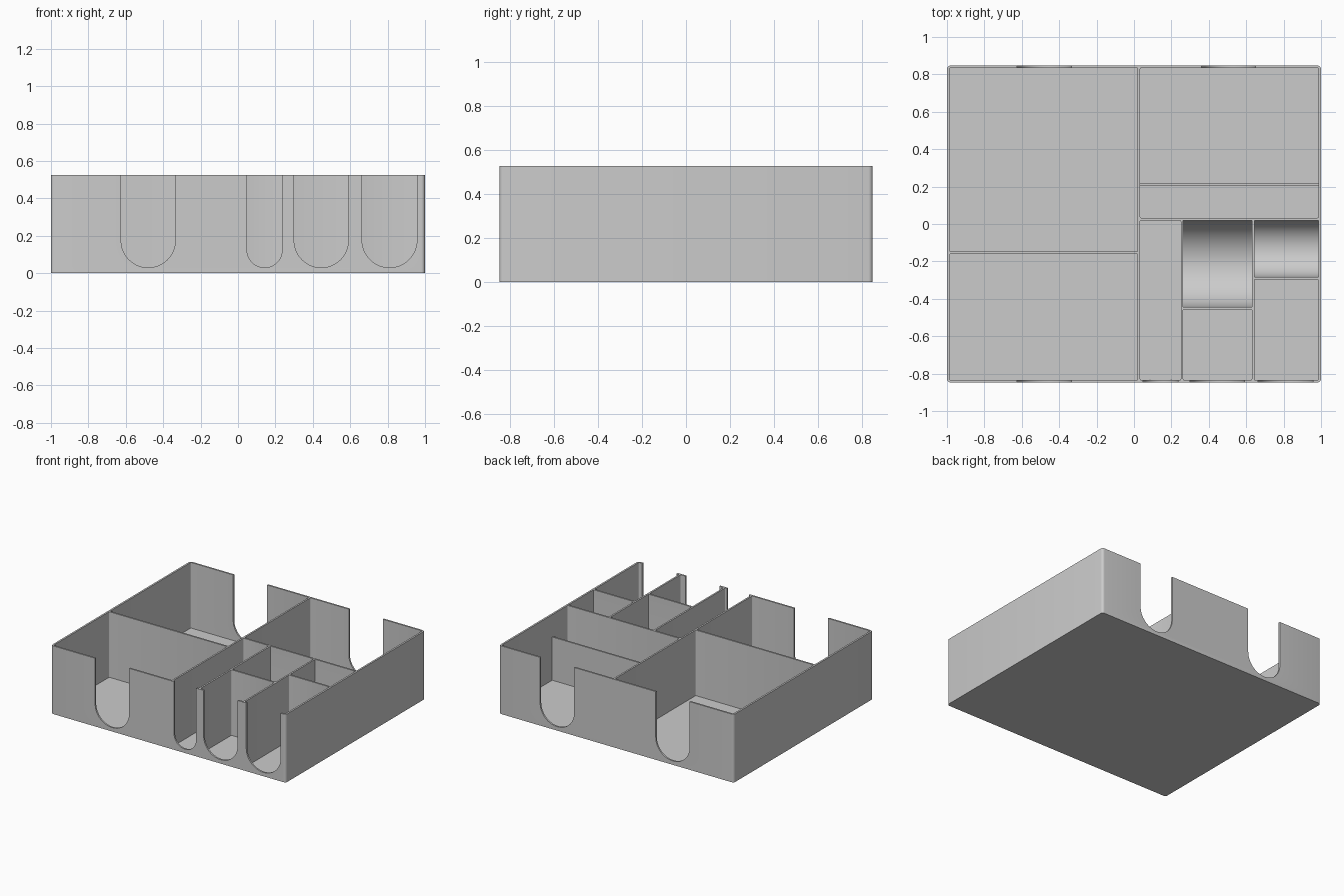
import bpy, bmesh, math

H = 0.525        # tray height
FLOOR = 0.02     # floor thickness

if "Cube" in bpy.data.objects:
    bpy.data.objects.remove(bpy.data.objects["Cube"], do_unlink=True)

grey = bpy.data.materials.new("plain grey")
grey.use_nodes = True
colour = (0.6, 0.6, 0.6, 1)
grey.diffuse_color = colour
grey.node_tree.nodes["Principled BSDF"].inputs["Base Color"].default_value = colour


def prism(name, points, vector):
    """Extrude a closed 3D outline along a vector."""
    bm = bmesh.new()
    face = bm.faces.new([bm.verts.new(p) for p in points])
    grown = bmesh.ops.extrude_face_region(bm, geom=[face])["geom"]
    bmesh.ops.translate(bm, vec=vector,
                        verts=[v for v in grown if isinstance(v, bmesh.types.BMVert)])
    bmesh.ops.recalc_face_normals(bm, faces=bm.faces)
    mesh = bpy.data.meshes.new(name)
    bm.to_mesh(mesh)
    bm.free()
    mesh.materials.append(grey)
    obj = bpy.data.objects.new(name, mesh)
    bpy.context.collection.objects.link(obj)
    return obj


def rounded_box(name, x0, x1, y0, y1, z0, z1, r, steps=5):
    corners = [(x1 - r, y1 - r), (x0 + r, y1 - r), (x0 + r, y0 + r), (x1 - r, y0 + r)]
    outline = []
    for k, (cx, cy) in enumerate(corners):
        for i in range(steps + 1):
            a = math.pi / 2 * (k + i / steps)
            outline.append((cx + r * math.cos(a), cy + r * math.sin(a), z0))
    return prism(name, outline, (0, 0, z1 - z0))


def u_profile(lo, hi, bottom, steps=32):
    """Outline with a half-round bottom and open straight top."""
    r, mid = (hi - lo) / 2, (hi + lo) / 2
    arc = [math.pi * (1 + i / steps) for i in range(steps + 1)]
    pts = [(mid + r * math.cos(a), bottom + r + r * math.sin(a)) for a in arc]
    return pts + [(hi, H + 0.1), (lo, H + 0.1)]


tray = rounded_box("tray", -1, 1, -0.847, 0.847, 0, H, 0.02)


def cut(cutter):
    cutter.hide_render = True
    mod = tray.modifiers.new("cut", "BOOLEAN")
    mod.operation, mod.solver, mod.object = "DIFFERENCE", "EXACT", cutter
    bpy.context.view_layer.objects.active = tray
    bpy.ops.object.modifier_apply(modifier=mod.name)
    bpy.data.objects.remove(cutter, do_unlink=True)


# Flat-bottomed compartments
for x0, x1, y0, y1 in [
    (-0.986, 0.02, -0.147, 0.834),
    (-0.986, 0.02, -0.834, -0.16),
    (0.033, 0.986, 0.033, 0.834),
    (0.033, 0.25, -0.834, 0.02),
    (0.263, 0.63, -0.834, -0.456),
    (0.643, 0.986, -0.834, -0.296),
]:
    cut(rounded_box("pocket", x0, x1, y0, y1, FLOOR, H + 0.1, 0.006, 3))

# Half-round scoop compartments
for x0, x1, y0, y1 in [(0.263, 0.63, -0.443, 0.02), (0.643, 0.986, -0.283, 0.02)]:
    outline = [(x0, y, z) for y, z in u_profile(y0, y1, FLOOR)]
    cut(prism("scoop", outline, (x1 - x0, 0, 0)))

# Finger slots through the front and back walls
front, back = -0.9, 0.82
for x0, x1, y in [
    (-0.625, -0.335, front), (0.048, 0.236, front), (0.3, 0.59, front),
    (0.663, 0.957, front), (-0.625, -0.335, back), (0.36, 0.65, back),
]:
    outline = [(x, y, z) for x, z in u_profile(x0, x1, 0.03)]
    cut(prism("slot", outline, (0, 0.08, 0)))

# Low divider in the back left compartment
divider = rounded_box("low_divider", 0.03, 0.989, 0.207, 0.22, 0.01, 0.353, 0.001, 1)

bpy.ops.object.select_all(action="DESELECT")
for obj in (tray, divider):
    obj.select_set(True)
bpy.context.view_layer.objects.active = tray
bpy.ops.object.shade_smooth_by_angle(angle=math.radians(35))
